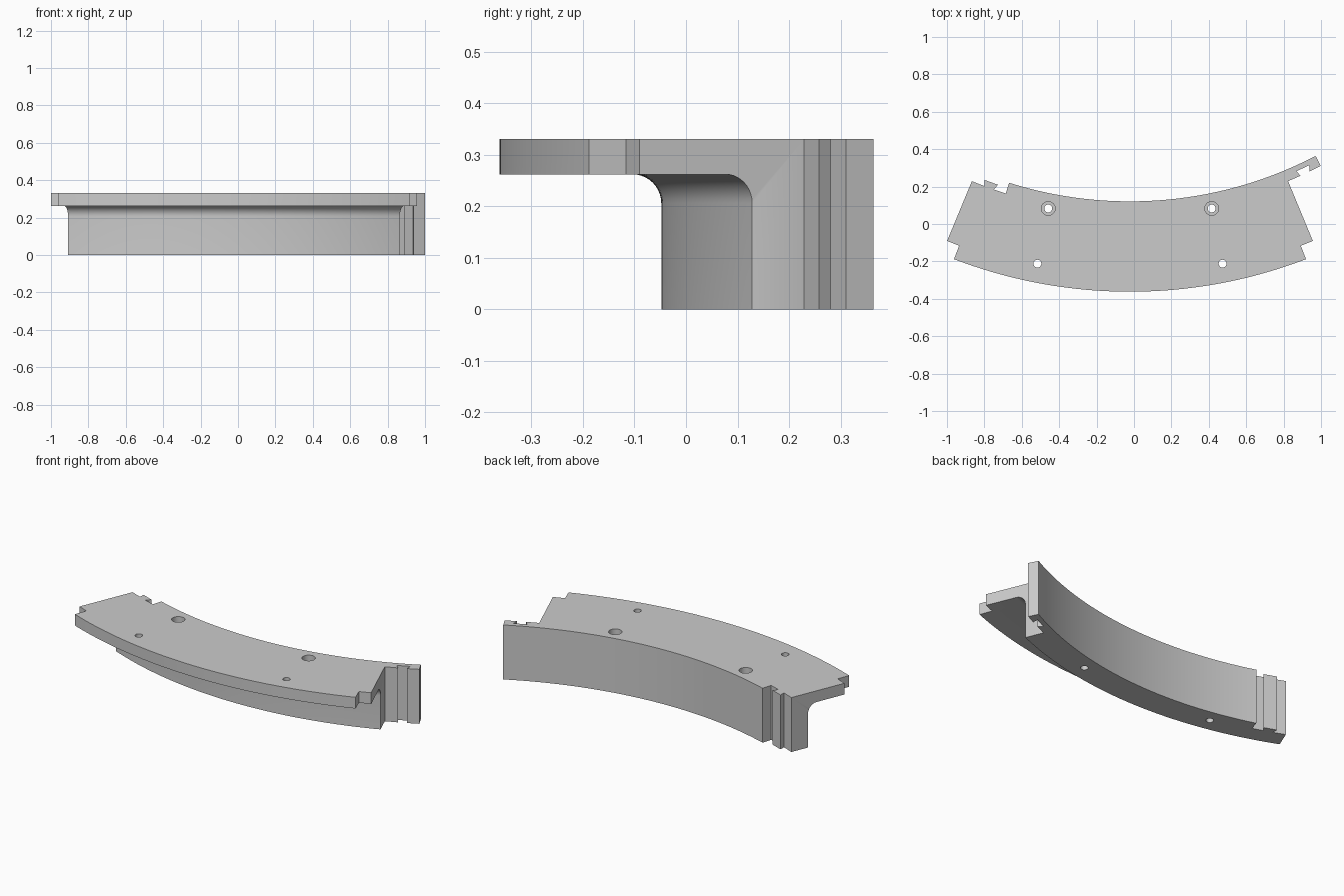
import bpy, bmesh
from math import sin, cos, radians, pi

if "Cube" in bpy.data.objects:
    bpy.data.objects.remove(bpy.data.objects["Cube"])

CX, CY = -0.0215, 2.27          # centre of all arcs
R_IN, R_OUT, R_WALL = 2.149, 2.632, 2.318
R_LIP, R_HOOK, R_STEP = 2.209, 2.178, 2.555
TOP, FLANGE_Z, FILLET = 0.33, 0.262, 0.056


def polar(r, a, z=0.0):
    a = radians(a)
    return (CX + r * sin(a), CY - r * cos(a), z)


def arc(r, a0, a1, step=0.75):
    n = max(1, round(abs(a1 - a0) / step))
    return [(r, a0 + (a1 - a0) * i / n) for i in range(n + 1)]


def finish(name, bm):
    bmesh.ops.recalc_face_normals(bm, faces=bm.faces)
    mesh = bpy.data.meshes.new(name)
    bm.to_mesh(mesh)
    bm.free()
    obj = bpy.data.objects.new(name, mesh)
    bpy.context.collection.objects.link(obj)
    return obj


def cut(target, cutter):
    cutter.hide_render = True
    mod = target.modifiers.new("cut", 'BOOLEAN')
    mod.operation, mod.solver, mod.object = 'DIFFERENCE', 'EXACT', cutter
    bpy.context.view_layer.objects.active = target
    bpy.ops.object.modifier_apply(modifier=mod.name)
    bpy.data.objects.remove(cutter)


# Segment outline: stepped ends, hooked tongue on the right, matching recess on the left
hook = [(R_LIP, 22.5), (R_LIP, 24.4), (R_HOOK, 24.1),
        (R_HOOK, 26.1), (R_LIP, 25.75), (R_LIP, 27.5)]
outline = arc(R_OUT, -20.95, 20.95)
outline += [(R_STEP, 20.95), (R_STEP, 22.5)] + hook
outline += arc(R_IN, 27.5, -17.5)
outline += [(r, a - 45) for r, a in reversed(hook)]
outline += [(R_STEP, -22.5), (R_STEP, -20.95)]

bm = bmesh.new()
face = bm.faces.new([bm.verts.new(polar(r, a)) for r, a in outline])
top = bmesh.ops.extrude_face_region(bm, geom=[face])["geom"]
bmesh.ops.translate(bm, vec=(0, 0, TOP),
                    verts=[v for v in top if isinstance(v, bmesh.types.BMVert)])
segment = finish("ring_segment", bm)

# Space under the flange, with a rounded inner corner
profile = [(R_WALL, -0.1)]
for i in range(11):
    t = pi / 2 * i / 10
    profile.append((R_WALL + FILLET * (1 - cos(t)), FLANGE_Z - FILLET * (1 - sin(t))))
profile += [(2.8, FLANGE_Z), (2.8, -0.1)]
bm = bmesh.new()
rings = [[bm.verts.new(polar(r, a, z)) for r, z in profile]
         for _, a in arc(1, -27, 27)]
for p, q in zip(rings, rings[1:]):
    for i in range(len(profile)):
        j = (i + 1) % len(profile)
        bm.faces.new((p[i], p[j], q[j], q[i]))
bm.faces.new(rings[0])
bm.faces.new(rings[-1])
cut(segment, finish("flange_undercut", bm))


# Screw holes: two plain in the flange, two counterbored through the wall
def drill(x, y, r, z0):
    bpy.ops.mesh.primitive_cylinder_add(vertices=32, radius=r, depth=0.5 - z0,
                                        location=(x, y, (0.5 + z0) / 2))
    cut(segment, bpy.context.object)


for side in (-1, 1):
    drill(CX + side * 0.495, -0.212, 0.021, -0.1)
    drill(CX + side * 0.437, 0.083, 0.021, -0.1)
    drill(CX + side * 0.437, 0.083, 0.037, TOP - 0.1)

bpy.ops.object.select_all(action='DESELECT')
segment.select_set(True)
bpy.context.view_layer.objects.active = segment
bpy.ops.object.shade_smooth_by_angle(angle=radians(25))
